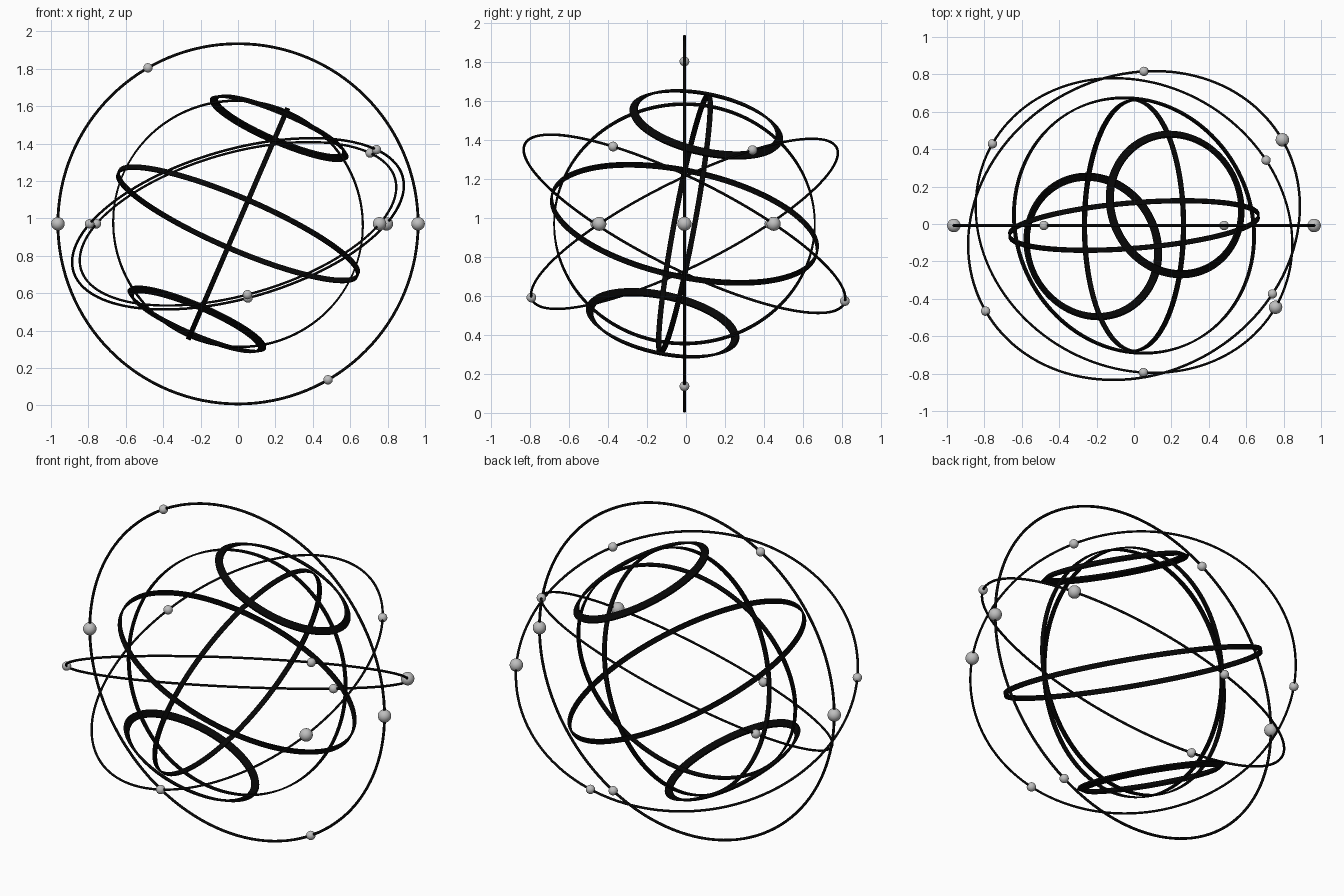
import bpy, bmesh, math
from mathutils import Vector, Matrix

if "Cube" in bpy.data.objects:
    bpy.data.objects.remove(bpy.data.objects["Cube"])

CENTRE = Vector((0, -0.008, 0.971))


def material(name, rgb):
    m = bpy.data.materials.new(name)
    m.diffuse_color = (*rgb, 1)
    m.use_nodes = True
    m.node_tree.nodes["Principled BSDF"].inputs["Base Color"].default_value = m.diffuse_color
    return m


BLACK = material("black", (0.002, 0.002, 0.002))
GREY = material("grey", (0.52, 0.52, 0.52))


def frame(x_axis, y_axis):
    """Placement whose local x and y follow the given axes, about the centre."""
    x = Vector(x_axis).normalized()
    z = x.cross(Vector(y_axis)).normalized()
    y = z.cross(x)
    return Matrix.Translation(CENTRE) @ Matrix((x, y, z)).transposed().to_4x4()


def finish(bm, name, mat, matrix, smooth_angle):
    bmesh.ops.recalc_face_normals(bm, faces=bm.faces)
    mesh = bpy.data.meshes.new(name)
    bm.to_mesh(mesh)
    bm.free()
    mesh.materials.append(mat)
    ob = bpy.data.objects.new(name, mesh)
    ob.matrix_world = matrix
    bpy.context.collection.objects.link(ob)
    bpy.ops.object.select_all(action='DESELECT')
    ob.select_set(True)
    bpy.context.view_layer.objects.active = ob
    bpy.ops.object.shade_smooth_by_angle(angle=math.radians(smooth_angle))
    return ob


def revolve(name, section, matrix, smooth_angle=40, steps=128):
    """Spin a closed (radius, height) section around local z."""
    bm = bmesh.new()
    loops = []
    for i in range(steps):
        a = 2 * math.pi * i / steps
        loops.append([bm.verts.new((r * math.cos(a), r * math.sin(a), h))
                      for r, h in section])
    n = len(section)
    for i in range(steps):
        p, q = loops[i], loops[(i + 1) % steps]
        for j in range(n):
            k = (j + 1) % n
            bm.faces.new((p[j], q[j], q[k], p[k]))
    return finish(bm, name, BLACK, matrix, smooth_angle)


def band(name, radius, width, matrix, latitude=0.0, thick=0.009):
    """Thin strip lying on a sphere, at a latitude in radians."""
    half = width / radius / 2
    section = [(r * math.cos(t), r * math.sin(t)) for r, t in (
        (radius, latitude - half), (radius, latitude + half),
        (radius - thick, latitude + half), (radius - thick, latitude - half))]
    return revolve(name, section, matrix)


def orbit(name, radius, tube, matrix, beads):
    """Wire ring with beads given as (angle in degrees, bead radius)."""
    section = [(radius + tube * math.cos(t), tube * math.sin(t))
               for t in (2 * math.pi * i / 10 for i in range(10))]
    revolve(name, section, matrix, 60)
    bm = bmesh.new()
    for angle, size in beads:
        a = math.radians(angle)
        at = Matrix.Translation((radius * math.cos(a), radius * math.sin(a), 0))
        bmesh.ops.create_uvsphere(bm, u_segments=24, v_segments=16,
                                  radius=size, matrix=at)
    finish(bm, name + "_beads", GREY, matrix, 60)


# Outer wire orbits with beads
BIG, SMALL = 0.036, 0.025
c30, s30 = math.cos(math.pi / 6), 0.5
orbit("upright_orbit", 0.963, 0.0075, frame((1, 0, 0), (0, 0, 1)),
      [(0, BIG), (180, BIG), (120, SMALL), (-60, SMALL)])
tilted = [(0, BIG), (180, SMALL), (60, SMALL), (-60, SMALL)]
for name, side, radius, tube in (("left_tilted_orbit", 1, 0.916, 0.0068),
                                 ("right_tilted_orbit", -1, 0.874, 0.0064)):
    orbit(name, radius, tube,
          frame((c30, side * s30, 0), (-s30 * c30, side * c30 * c30, -s30)),
          tilted)

# Tilted inner globe: axis leans to +x, then slightly to +y
lean, tip = math.radians(23.3), math.radians(11.4)
upright = Vector((math.sin(lean), 0, math.cos(lean)))
across = Vector((math.cos(lean), 0, -math.sin(lean)))
axis = upright * math.cos(tip) + Vector((0, 1, 0)) * math.sin(tip)
side = axis.cross(across)

globe = frame(across, side)
band("equator_band", 0.702, 0.028, globe, thick=0.011)
band("side_meridian_band", 0.674, 0.027, frame(axis, side))
band("front_meridian_band", 0.674, 0.027, frame(axis, across))
for name, sign in (("upper_polar_band", 1), ("lower_polar_band", -1)):
    band(name, 0.696, 0.042, globe, latitude=sign * math.radians(56.4),
         thick=0.013)
